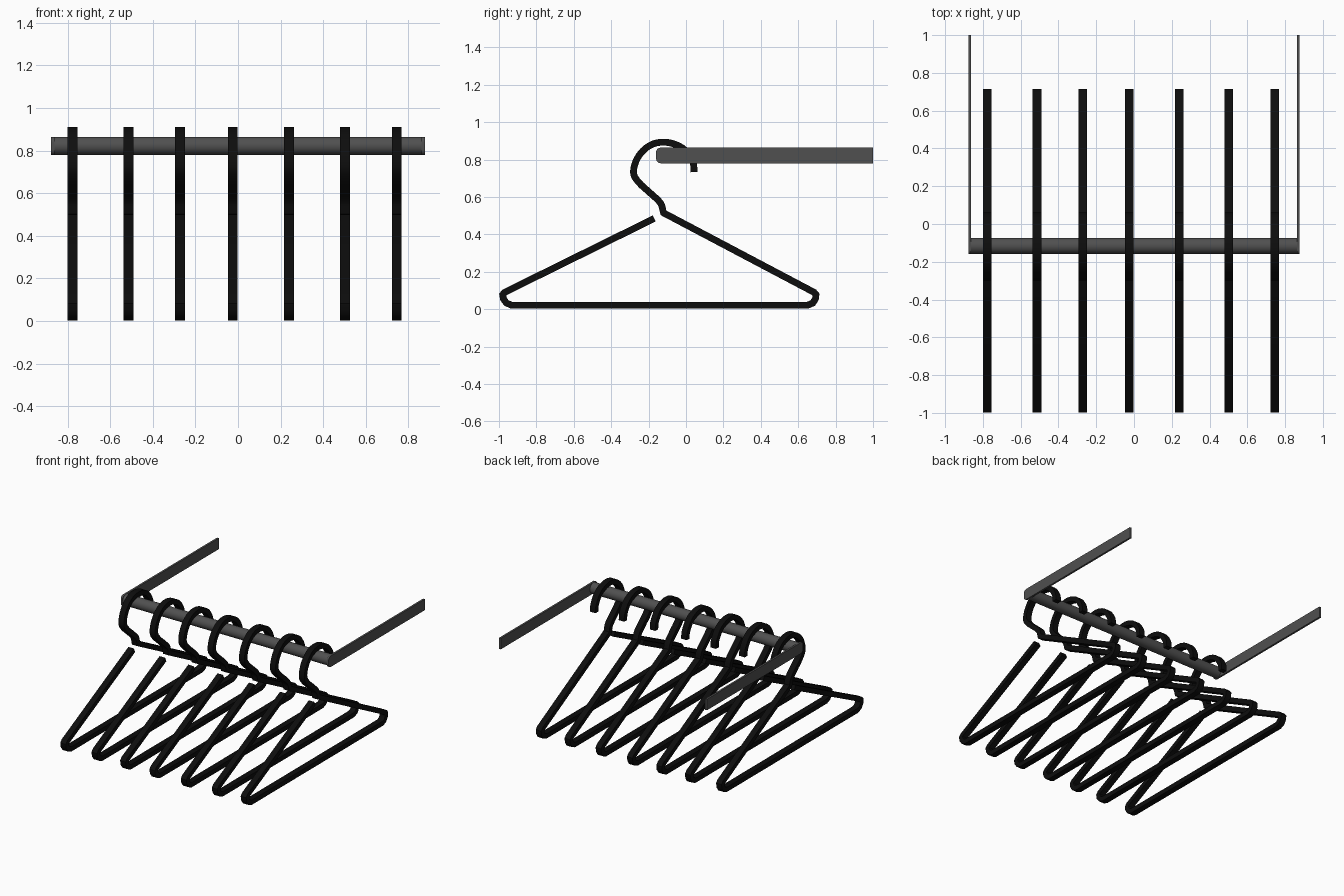
import bpy, bmesh, math
from mathutils import Vector

if "Cube" in bpy.data.objects:
    bpy.data.objects.remove(bpy.data.objects["Cube"])


def material(name, v):
    m = bpy.data.materials.new(name)
    m.diffuse_color = (v, v, v, 1)
    m.use_nodes = True
    m.node_tree.nodes["Principled BSDF"].inputs["Base Color"].default_value = m.diffuse_color
    return m


black = material("black_wire", 0.004)
grey = material("dark_metal", 0.08)


def finish(name, bm, mat, angle=35):
    bmesh.ops.recalc_face_normals(bm, faces=bm.faces)
    me = bpy.data.meshes.new(name)
    bm.to_mesh(me)
    bm.free()
    me.materials.append(mat)
    ob = bpy.data.objects.new(name, me)
    bpy.context.collection.objects.link(ob)
    bpy.ops.object.select_all(action='DESELECT')
    ob.select_set(True)
    bpy.context.view_layer.objects.active = ob
    bpy.ops.object.shade_smooth_by_angle(angle=math.radians(angle))
    return ob


def smooth_path(pts, n=4):
    # Catmull-Rom through the given (y, z) points
    p = [Vector(q) for q in pts]
    p = [2 * p[0] - p[1]] + p + [2 * p[-1] - p[-2]]
    out = []
    for i in range(1, len(p) - 2):
        a, b, c, d = p[i - 1:i + 3]
        for k in range(n):
            t = k / n
            out.append(0.5 * (2 * b + (c - a) * t + (2 * a - 5 * b + 4 * c - d) * t * t
                              + (3 * b - a - 3 * c + d) * t ** 3))
    return out + [p[-2]]


def sweep(path, width, thick):
    # rectangular section along a path in the YZ plane, mitred at bends
    bm = bmesh.new()
    rings = []
    for i, p in enumerate(path):
        d0 = (p - path[i - 1]).normalized() if i else (path[1] - p).normalized()
        d1 = (path[i + 1] - p).normalized() if i < len(path) - 1 else d0
        t = (d0 + d1).normalized()
        nrm = Vector((-t.y, t.x)) * (thick / 2 / max(t.dot(d1), 0.6))
        rings.append([bm.verts.new((sx * width / 2, p.x + s * nrm.x, p.y + s * nrm.y))
                      for sx, s in ((-1, -1), (1, -1), (1, 1), (-1, 1))])
    for a, b in zip(rings, rings[1:]):
        for k in range(4):
            bm.faces.new((a[k], a[(k + 1) % 4], b[(k + 1) % 4], b[k]))
    bm.faces.new(rings[0])
    bm.faces.new(rings[-1])
    return bm


# Hanger: hook, then the open triangular body
hook = smooth_path([(0.043, 0.733), (0.037, 0.785), (-0.005, 0.85), (-0.06, 0.882),
                    (-0.12, 0.893), (-0.18, 0.882), (-0.232, 0.845), (-0.268, 0.79),
                    (-0.28, 0.725), (-0.25, 0.675), (-0.19, 0.62), (-0.137, 0.568),
                    (-0.12, 0.515)])
body = [Vector(q) for q in [
    (0.685, 0.09), (0.695, 0.078), (0.692, 0.055), (0.678, 0.033), (0.65, 0.021),
    (-0.932, 0.021), (-0.96, 0.033), (-0.976, 0.055), (-0.98, 0.078), (-0.97, 0.09),
    (-0.17, 0.485)]]
xs = [-0.777, -0.514, -0.272, -0.025, 0.24, 0.502, 0.745]
first = finish("hanger_1", sweep(hook + body, 0.046, 0.036), black)
first.location.x = xs[0]
for i, x in enumerate(xs[1:], 2):
    ob = first.copy()
    ob.name = f"hanger_{i}"
    ob.location.x = x
    bpy.context.collection.objects.link(ob)

# Rail the hangers hang on
bm = bmesh.new()
bmesh.ops.create_cone(bm, cap_ends=True, segments=32, radius1=0.042, radius2=0.042, depth=1.74)
rail = finish("rail", bm, grey)
rail.location = (0, -0.116, 0.822)
rail.rotation_euler.y = math.pi / 2

# Flat side arms with rounded front corners
for name, side in (("left_arm", -1), ("right_arm", 1)):
    r, y0, z0, z1 = 0.025, -0.16, 0.78, 0.864
    prof = [(1.0, z1)]
    for cz, start in ((z1 - r, 90), (z0 + r, 180)):
        for k in range(6):
            a = math.radians(start + 18 * k)
            prof.append((y0 + r + r * math.cos(a), cz + r * math.sin(a)))
    prof.append((1.0, z0))
    bm = bmesh.new()
    f = bm.faces.new([bm.verts.new((side * 0.862, y, z)) for y, z in prof])
    ext = bmesh.ops.extrude_face_region(bm, geom=[f])
    bmesh.ops.translate(bm, vec=(side * 0.015, 0, 0),
                        verts=[v for v in ext["geom"] if isinstance(v, bmesh.types.BMVert)])
    # restore the inner cap if the extrusion consumed it
    bmesh.ops.holes_fill(bm, edges=[e for e in bm.edges if e.is_boundary], sides=0)
    finish(name, bm, grey)
